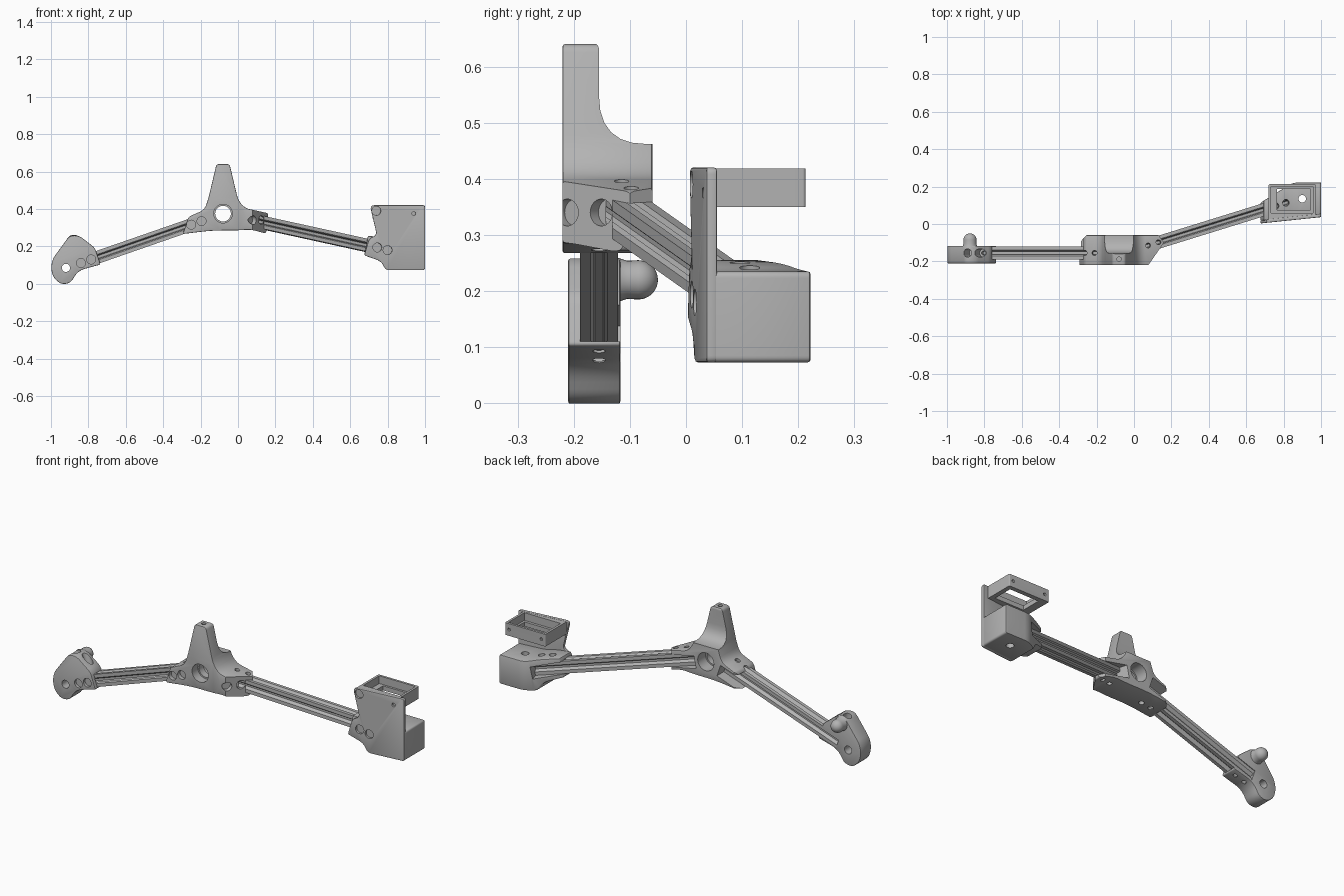
import bpy, bmesh, math
from mathutils import Vector, Matrix

if "Cube" in bpy.data.objects:
    bpy.data.objects.remove(bpy.data.objects["Cube"], do_unlink=True)

grey = bpy.data.materials.new("machined grey")
grey.use_nodes = True
grey.diffuse_color = (0.45, 0.45, 0.45, 1)
grey.node_tree.nodes["Principled BSDF"].inputs["Base Color"].default_value = grey.diffuse_color
parts = []


def link(name, bm):
    bmesh.ops.recalc_face_normals(bm, faces=bm.faces)
    mesh = bpy.data.meshes.new(name)
    bm.to_mesh(mesh)
    bm.free()
    mesh.materials.append(grey)
    ob = bpy.data.objects.new(name, mesh)
    bpy.context.collection.objects.link(ob)
    return ob


def rounded(points, steps=6):
    """Fillet every corner given as (u, v, radius)."""
    out, n = [], len(points)
    for i, p in enumerate(points):
        c = Vector(p[:2])
        r = p[2] if len(p) > 2 else 0
        if not r:
            out.append(c)
            continue
        a, b = Vector(points[i - 1][:2]) - c, Vector(points[(i + 1) % n][:2]) - c
        t = min(r, a.length * 0.49, b.length * 0.49)
        a, b = c + a.normalized() * t, c + b.normalized() * t
        for k in range(steps + 1):
            f = k / steps
            out.append(a * (1 - f) ** 2 + c * 2 * f * (1 - f) + b * f * f)
    return out


def prism(name, points, axis, lo, hi):
    place = {"x": lambda u, v, t: (t, u, v), "y": lambda u, v, t: (u, t, v),
             "z": lambda u, v, t: (u, v, t)}[axis]
    bm = bmesh.new()
    face = bm.faces.new([bm.verts.new(place(p[0], p[1], lo)) for p in rounded(points)])
    top = bmesh.ops.extrude_face_region(bm, geom=[face])["geom"]
    move = Vector(place(0, 0, hi - lo))
    bmesh.ops.translate(bm, vec=move, verts=[g for g in top if isinstance(g, bmesh.types.BMVert)])
    return link(name, bm)


def apply(ob, mod):
    bpy.context.view_layer.objects.active = ob
    bpy.ops.object.modifier_apply(modifier=mod.name)


def combine(ob, other, operation="DIFFERENCE", keep=False):
    mod = ob.modifiers.new("combine", "BOOLEAN")
    mod.operation, mod.object, mod.solver = operation, other, "EXACT"
    apply(ob, mod)
    if not keep:
        bpy.data.objects.remove(other, do_unlink=True)


def soften(ob, width):
    mod = ob.modifiers.new("soften", "BEVEL")
    mod.width, mod.segments, mod.angle_limit = width, 2, math.radians(40)
    mod.use_clamp_overlap = False
    apply(ob, mod)


def drill(ob, at, direction, radius, depth):
    """Hole centred on a surface point, reaching depth along a direction."""
    bm = bmesh.new()
    spin = Vector(direction).to_track_quat("Z", "Y").to_matrix().to_4x4()
    bmesh.ops.create_cone(bm, cap_ends=True, segments=28, radius1=radius, radius2=radius,
                          depth=2 * depth, matrix=Matrix.Translation(at) @ spin)
    combine(ob, link("drill", bm))


def along(name, start, end, section):
    """Sweep a (back, up) section straight from start to end."""
    start, end = Vector(start), Vector(end)
    d = (end - start).normalized()
    back = Vector((-d.y, d.x, 0)).normalized()
    up = d.cross(back)
    ob = prism(name, section, "x", 0, (end - start).length)
    ob.data.transform(Matrix((d, back, up)).transposed().to_4x4())
    ob.data.transform(Matrix.Translation(start))
    return ob, up


# Slotted rails, and the open-backed channels that hold them
H = 0.034
quarter = [(-H, -H), (-0.015, -H), (-0.009, -0.026), (-0.016, -0.026), (-0.007, -0.014),
           (0.007, -0.014), (0.016, -0.026), (0.009, -0.026), (0.015, -H)]
section = []
for c, s in ((1, 0), (0, 1), (-1, 0), (0, -1)):
    section += [(u * c - v * s, u * s + v * c) for u, v in quarter]
channel = [(-H, -H), (0.25, -H), (0.25, H), (-H, H)]


def left_at(x):
    return Vector((x, -0.155, 0.13 + 0.347 * (x + 0.785)))


def right_at(x):
    return Vector((x, -0.095 + 0.31 * (x - 0.14), 0.325 - 0.219 * (x - 0.14)))


left_rail, up_l = along("left_rail", left_at(-0.855), left_at(-0.16), section)
right_rail, up_r = along("right_rail", right_at(0.01), right_at(0.84), section)
left_slot = along("left_slot", left_at(-0.855), left_at(-0.16), channel)[0]
right_slot = along("right_slot", right_at(0.01), right_at(0.84), channel)[0]
parts += [left_rail, right_rail]

# Central hub: front, plan and side outlines intersected
hub = prism("hub", [(-0.265, 0.358, .015), (-0.295, 0.266, .015), (-0.14, 0.285, .06), (-0.01, 0.285, .05),
                    (0.07, 0.29, .03), (0.15, 0.268, .015), (0.165, 0.376, .015), (0.035, 0.405, .06),
                    (0, 0.45, .04), (-0.045, 0.64, .015), (-0.115, 0.64, .015), (-0.16, 0.45, .04),
                    (-0.18, 0.395, .04)], "y", -0.22, -0.06)
soften(hub, 0.004)
plan = prism("plan", [(-0.31, -0.23), (-0.31, -0.12), (-0.245, -0.05), (0.125, -0.05),
                      (0.16, -0.1), (0.07, -0.23)], "z", 0, 1)
side = prism("side", [(-0.23, 0.2), (0.02, 0.2), (0.02, 0.462),
                      (-0.155, 0.462, .085), (-0.155, 0.643, .015), (-0.23, 0.643)], "x", -1, 1)
combine(hub, plan, "INTERSECT")
combine(hub, side, "INTERSECT")
combine(hub, left_slot, keep=True)
combine(hub, right_slot, keep=True)
drill(hub, (-0.08, -0.22, 0.375), (0, 1, 0), 0.05, 0.05)
drill(hub, (-0.08, -0.06, 0.375), (0, 1, 0), 0.05, 0.07)
drill(hub, (-0.08, -0.14, 0.375), (0, 1, 0), 0.042, 0.1)
drill(hub, (-0.08, -0.188, 0.64), (0, 0, 1), 0.012, 0.05)
for x in (-0.25, -0.195):
    p = left_at(x)
    drill(hub, (x, -0.22, p.z), (0, 1, 0), 0.024, 0.022)
    for sign in (1, -1):
        drill(hub, p + up_l * 0.06 * sign, up_l, 0.014, 0.027)
for x, y in ((0.083, -0.212), (0.126, -0.152)):
    drill(hub, (x, y, 0.34), (0.8, -0.6, 0), 0.024, 0.025)
for x in (0.065, 0.12):
    for sign in (1, -1):
        drill(hub, right_at(x) + up_r * 0.065 * sign, up_r, 0.013, 0.033)
parts.append(hub)

# Left end bracket with its pivot hole
left = prism("left_bracket", [(-1, 0.09, .03), (-0.99, 0.035, .035), (-0.945, -0.004, .03), (-0.895, 0.004, .03),
                              (-0.855, 0.07, .05), (-0.735, 0.103, .008), (-0.765, 0.192, .02),
                              (-0.85, 0.258, .03), (-0.9, 0.258, .03), (-0.99, 0.135, .04)],
             "y", -0.21, -0.117)
soften(left, 0.004)
combine(left, left_slot, keep=True)
drill(left, (-0.92, -0.16, 0.085), (0, 1, 0), 0.022, 0.1)
for x in (-0.84, -0.785):
    p = left_at(x)
    drill(left, (x, -0.21, p.z), (0, 1, 0), 0.024, 0.015)
    for sign, seat in ((1, 0.06), (-1, 0.041)):
        drill(left, p + up_l * (seat + 0.11) * sign, up_l, 0.022, 0.11)
        drill(left, p + up_l * 0.05 * sign, up_l, 0.011, 0.02)
parts.append(left)

# Rounded knob behind the left bracket
bm = bmesh.new()
outline = [(0.042, -0.13), (0.038, -0.117), (0.034, -0.105)]
outline += [(0.035 * math.cos(a * math.pi / 16), -0.085 + 0.035 * math.sin(a * math.pi / 16)) for a in range(9)]
verts = [bm.verts.new((r, y, 0)) for r, y in outline]
edges = [bm.edges.new(pair) for pair in zip(verts, verts[1:])]
bmesh.ops.spin(bm, geom=verts + edges, axis=(0, 1, 0), cent=(0, 0, 0), steps=28, angle=math.tau)
bmesh.ops.remove_doubles(bm, verts=bm.verts, dist=0.0005)
bmesh.ops.translate(bm, verts=bm.verts, vec=(-0.877, 0, 0.22))
parts.append(link("knob", bm))

# Right end: slightly turned face plate
plate = prism("face_plate", [(0.705, 0.42, .025), (0.742, 0.262, .02), (0.7, 0.24, .02), (0.675, 0.152, .01),
                             (0.765, 0.12, .03), (0.79, 0.073, .02), (1, 0.073, .012), (1, 0.42, .012)],
              "y", -0.1, 0.3)
combine(plate, prism("plan", [(0.6, -0.005), (1.1, 0.047), (1.1, 0.066), (0.6, 0.014)], "z", 0, 1), "INTERSECT")
# Right end: block that clamps the rail
block = prism("clamp_block", [(0.675, 0.152, .01), (0.765, 0.12, .03), (0.79, 0.073, .02), (1, 0.073, .012),
                              (1, 0.235, .012), (0.84, 0.235, .03), (0.78, 0.249, .03), (0.695, 0.256)],
              "y", -0.1, 0.3)
combine(block, prism("plan", [(0.6, 0.01), (1.1, 0.06), (1.1, 0.222), (0.85, 0.222, .03), (0.67, 0.11)],
                     "z", 0, 1), "INTERSECT")
soften(plate, 0.004)
soften(block, 0.005)
combine(block, right_slot, keep=True)
combine(plate, right_slot)
bpy.data.objects.remove(left_slot, do_unlink=True)
drill(block, (0.9, 0.135, 0.15), (0, 0, 1), 0.02, 0.2)
for x, z, r in ((0.74, 0.39, .024), (0.745, 0.194, .024), (0.8, 0.18, .024), (0.94, 0.375, .01)):
    drill(plate, (x, 0.01 + 0.104 * (x - 0.74), z), (0.1, -1, 0), r, 0.012)
for x in (0.745, 0.8):
    drill(block, right_at(x) + up_r * 0.06, up_r, 0.018, 0.03)

# Right end: open frame above the block
frame = prism("open_frame", [(0.72, 0.025), (0.97, 0.046), (0.97, 0.213, .006), (0.72, 0.213, .006)],
              "z", 0.35, 0.418)
combine(frame, prism("recess", [(0.733, 0.06), (0.957, 0.06), (0.957, 0.2), (0.733, 0.2)], "z", 0.375, 0.5))
combine(frame, prism("window", [(0.765, 0.075), (0.945, 0.075), (0.945, 0.188), (0.765, 0.188)], "z", 0.3, 0.5))
for x in (0.745, 0.945):
    drill(frame, (x, 0.213, 0.385), (0, 1, 0), 0.008, 0.01)
parts += [plate, block, frame]

# Smooth the rounded faces, keep the edges sharp
bpy.ops.object.select_all(action="DESELECT")
for ob in parts:
    ob.select_set(True)
bpy.context.view_layer.objects.active = hub
bpy.ops.object.shade_smooth_by_angle(angle=math.radians(30))
